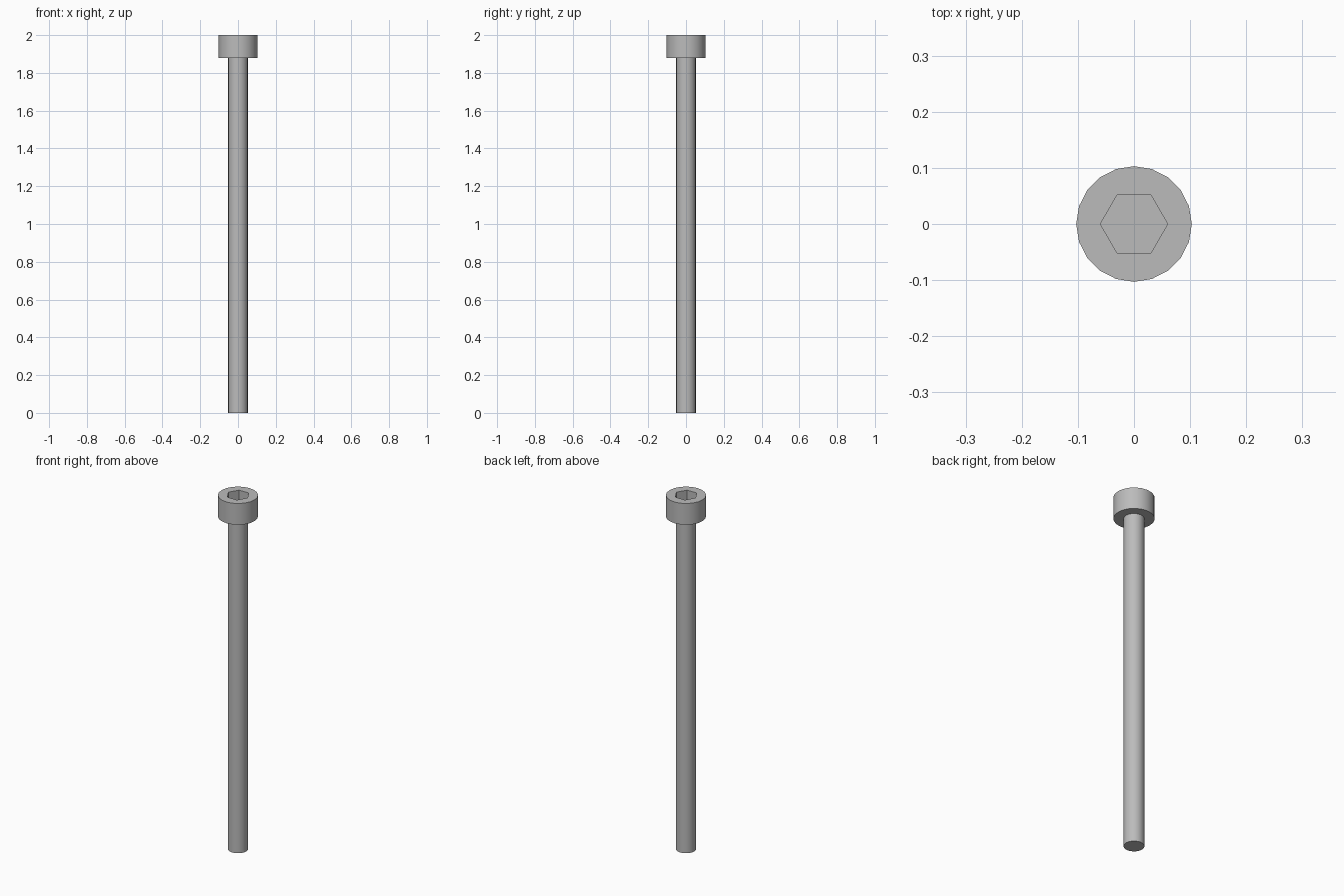
import bpy
import bmesh
from math import cos, sin, tau, radians

cube = bpy.data.objects.get("Cube")
if cube:
    bpy.data.objects.remove(cube, do_unlink=True)

SIDES = 20
SHAFT_R, HEAD_R, SOCKET_R = 0.052, 0.103, 0.06
HEAD_BASE, TOP, SOCKET_FLOOR = 1.88, 2.0, 1.94

steel = bpy.data.materials.new("steel grey")
steel.use_nodes = True
GREY = (0.5, 0.5, 0.5, 1)
steel.diffuse_color = GREY
steel.node_tree.nodes["Principled BSDF"].inputs["Base Color"].default_value = GREY


def ring(bm, radius, z, sides=SIDES):
    """Closed loop of vertices at one height."""
    return [bm.verts.new((radius * cos(tau * i / sides), radius * sin(tau * i / sides), z))
            for i in range(sides)]


def wall(bm, a, b):
    """Quads joining two loops of equal size."""
    for i in range(len(a)):
        j = (i + 1) % len(a)
        bm.faces.new((a[i], a[j], b[j], b[i]))


def annulus(bm, outer, inner):
    """Flat face with a hole, between two loops of any size."""
    edges = []
    for loop in (outer, inner):
        for i, v in enumerate(loop):
            pair = (v, loop[(i + 1) % len(loop)])
            edges.append(bm.edges.get(pair) or bm.edges.new(pair))
    bmesh.ops.triangle_fill(bm, edges=edges, use_beauty=True)


def finish(bm, name):
    bmesh.ops.recalc_face_normals(bm, faces=bm.faces)
    mesh = bpy.data.meshes.new(name)
    bm.to_mesh(mesh)
    bm.free()
    mesh.materials.append(steel)
    obj = bpy.data.objects.new(name, mesh)
    bpy.context.collection.objects.link(obj)
    bpy.ops.object.select_all(action="DESELECT")
    obj.select_set(True)
    bpy.context.view_layer.objects.active = obj
    bpy.ops.object.shade_smooth_by_angle(angle=radians(30))


# Shaft: plain rod, closed at the tip, open where it meets the head
bm = bmesh.new()
tip = ring(bm, SHAFT_R, 0)
wall(bm, tip, ring(bm, SHAFT_R, HEAD_BASE))
bm.faces.new(tip[::-1])
finish(bm, "shaft")

# Head: cylinder with a hexagonal socket sunk into its top
bm = bmesh.new()
under, rim = ring(bm, HEAD_R, HEAD_BASE), ring(bm, HEAD_R, TOP)
neck = ring(bm, SHAFT_R, HEAD_BASE)
mouth, floor = ring(bm, SOCKET_R, TOP, 6), ring(bm, SOCKET_R, SOCKET_FLOOR, 6)
wall(bm, under, rim)
wall(bm, under, neck)
annulus(bm, rim, mouth)
wall(bm, mouth, floor)
bm.faces.new(floor)
finish(bm, "socket_head")
